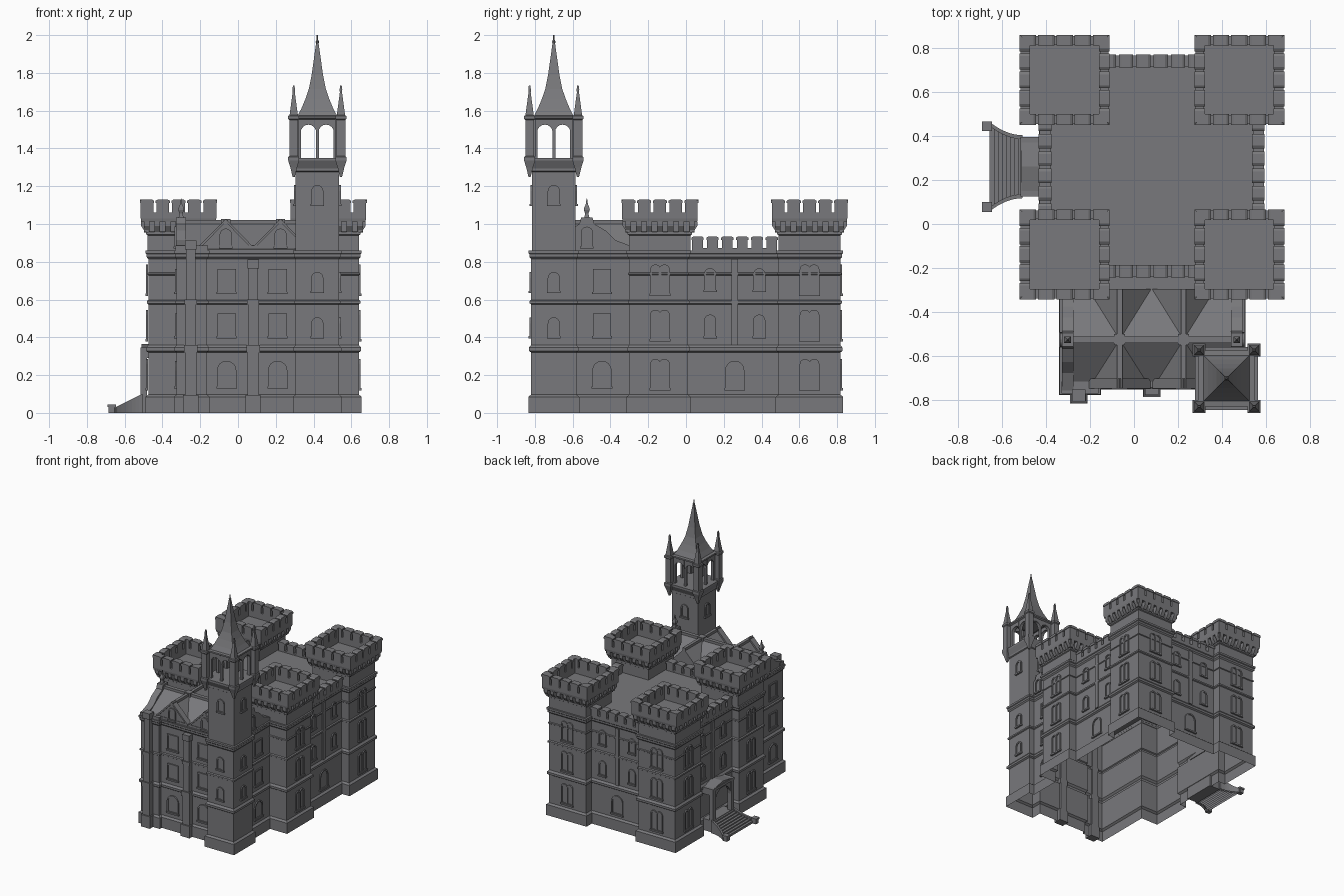
import bpy, bmesh, math
from mathutils import Matrix, Vector

if "Cube" in bpy.data.objects:
    bpy.data.objects.remove(bpy.data.objects["Cube"])

stone = bpy.data.materials.new("grey_stone")
stone.diffuse_color = (0.19, 0.19, 0.2, 1)
stone.use_nodes = True
stone.node_tree.nodes["Principled BSDF"].inputs["Base Color"].default_value = stone.diffuse_color
parts = {}
I4 = Matrix.Identity(4)


def geo(part, verts, faces, M=I4):
    if part not in parts:
        parts[part] = bmesh.new()
    bm = parts[part]
    vs = [bm.verts.new(M @ Vector(v)) for v in verts]
    for f in faces:
        bm.faces.new([vs[i] for i in f])


def frame(x, y, deg):
    """Local -y is the outward direction of a wall."""
    return Matrix.Translation((x, y, 0)) @ Matrix.Rotation(math.radians(deg), 4, 'Z')


def prism(part, outline, y0, y1, M=I4):
    n = len(outline)
    v = [(x, y0, z) for x, z in outline] + [(x, y1, z) for x, z in outline]
    f = [(i, (i + 1) % n, n + (i + 1) % n, n + i) for i in range(n)]
    geo(part, v, f + [tuple(range(n)), tuple(range(2 * n - 1, n - 1, -1))], M)


def box(part, x0, x1, y0, y1, z0, z1, M=I4):
    prism(part, [(x0, z0), (x1, z0), (x1, z1), (x0, z1)], y0, y1, M)


def sweep(part, path, profile, closed=True, cap=True):
    """Run an (offset, height) profile along a right-angled plan outline."""
    n, v, f = len(path), [], []
    nor = []
    for i in range(n):
        d = Vector(path[(i + 1) % n]) - Vector(path[i])
        d.normalize()
        nor.append(Vector((d.y, -d.x)))
    for o, z in profile:
        for i, p in enumerate(path):
            a, b = nor[i - 1], nor[i]
            if not closed and i == 0:
                a = Vector((0, 0))
            if not closed and i == n - 1:
                b = Vector((0, 0))
            q = Vector(p) + (a + b) * o
            v.append((q.x, q.y, z))
    for k in range(len(profile) - 1):
        for i in range(n if closed else n - 1):
            j = (i + 1) % n
            f.append((k * n + i, k * n + j, k * n + n + j, k * n + n + i))
    if cap:
        f.append(tuple(range(len(v) - n, len(v))))
    geo(part, v, f)


def lathe(part, x, y, profile, n=8):
    v = [(x + r * math.cos(math.tau * (i + .5) / n), y + r * math.sin(math.tau * (i + .5) / n), z)
         for r, z in profile for i in range(n)]
    f = [(k * n + i, k * n + (i + 1) % n, k * n + n + (i + 1) % n, k * n + n + i)
         for k in range(len(profile) - 1) for i in range(n)]
    geo(part, v, f + [tuple(range(len(v) - n, len(v)))])


def square(x, y, h):
    return [(x - h, y - h), (x + h, y - h), (x + h, y + h), (x - h, y + h)]


def outline(x, w, z0, z1, arch):
    if not arch:
        return [(x - w / 2, z0), (x - w / 2, z1), (x + w / 2, z1), (x + w / 2, z0)]
    top = [(x - w / 2 * math.cos(math.pi * i / 8), z1 - w / 2 + w / 2 * math.sin(math.pi * i / 8))
           for i in range(9)]
    return [(x - w / 2, z0)] + top + [(x + w / 2, z0)]


def window(M, x, w, z0, z1, face, arch=True):
    """Raised frame, flat pane and sill on the wall at local y = -face."""
    a, b = outline(x, w, z0, z1, arch), outline(x, w + .022, z0 - .008, z1 + .011, arch)
    n, y = len(a), -face
    v = [(p, yy, q) for loop, yy in ((a, y), (a, y - .009), (b, y - .009), (b, y)) for p, q in loop]
    f = [(k * n + i, k * n + (i + 1) % n, k * n + n + (i + 1) % n, k * n + n + i)
         for k in range(3) for i in range(n)]
    geo("window_frames", v, f, M)
    geo("window_panes", [(p, y - .002, q) for p, q in a], [tuple(range(n))], M)
    box("window_sills", x - w / 2 - .015, x + w / 2 + .015, y - .014, y, z0 - .016, z0 - .004, M)


def merlons(part, M, x0, x1, n, y0, y1, z0, z1, gap):
    w = (x1 - x0) / (n + (n - 1) * gap)
    for i in range(n):
        a = x0 + i * (1 + gap) * w
        box(part, a, a + w, y0, y1, z0, z1 - .02, M)
        prism(part, [(a - .004, z1 - .02), (a + w + .004, z1 - .02), (a + w + .004, z1 - .007),
                     (a + w - .008, z1), (a + .008, z1), (a - .004, z1 - .007)], y0 - .004, y1 + .004, M)


def arch_head(part, M, x, r, zs, top, y0, y1):
    for i in range(8):
        p = [(x + r * math.cos(math.pi * k / 8), zs + r * math.sin(math.pi * k / 8)) for k in (i, i + 1)]
        prism(part, [p[0], p[1], (p[1][0], top), (p[0][0], top)], y0, y1, M)


# Outer walls: one plan, with plinth, string courses and cornice in the profile
L, R, F, B = -.315, .478, -.138, .654
plan = [(-.325, -.76), (-.165, -.76), (-.165, -.735), (.305, -.735), (.305, -.82), (.535, -.82),
        (.535, -.58), (.49, -.58), (.49, -.3), (.64, -.3), (.64, .01), (.575, .01),
        (.575, .49), (.64, .49), (.64, .817), (.313, .817), (.313, .75), (-.15, .75),
        (-.15, .817), (-.475, .817), (-.475, .49), (-.415, .49), (-.415, .01), (-.475, .01),
        (-.475, -.3), (-.325, -.3)]
wall = [(.015, 0), (.015, .085), (0, .097), (0, .32), (.012, .328), (.012, .345), (0, .36),
        (0, .575), (.008, .58), (.008, .592), (0, .598), (0, .815), (.009, .825), (.009, .84),
        (.014, .845), (.014, .86), (0, .86)]
sweep("outer_walls", plan, wall)
sweep("upper_string_course", plan[8:], [(0, .728), (.006, .732), (.006, .74), (0, .744)], False, False)

# Corner towers with corbels, crown and battlements
for cx in (L, R):
    for cy in (F, B):
        sweep("corner_towers", square(cx, cy, .163),
              [(0, .86), (0, .94), (.008, .945), (.008, .957), (0, .96), (0, 1.012), (.034, 1.012),
               (.037, 1.03), (.037, 1.06), (-.003, 1.06), (-.003, 1.01)])
        for a in range(4):
            M = frame(cx, cy, a * 90)
            merlons("tower_battlements", M, -.2, .2, 5, -.2, -.16, 1.06, 1.13, .25)
            for i in range(7):
                x = -.168 + i * .056
                geo("tower_corbels", [(x + s * .015, y, z) for s in (-1, 1) for y, z in
                                      ((-.16, .955), (-.176, .957), (-.198, .99), (-.198, 1.014), (-.16, 1.014))],
                    [(0, 1, 2, 3, 4), (9, 8, 7, 6, 5), (0, 1, 6, 5), (1, 2, 7, 6), (2, 3, 8, 7), (3, 4, 9, 8)], M)
        sides = [90 if cx > 0 else -90] + ([180] if cy > 0 else [])
        for a in sides:
            for z in (.135, .395, .635):
                for x in (-.024, .024):
                    window(frame(cx, cy, a), x, .034, z, z + .14, .163 if a == 180 else .162)

# Parapets, windows and pilasters between the towers
mx, my = (L + R) / 2, (F + B) / 2
for x, y, a, h in ((.575, my, 90, .225), (-.415, my, -90, .225), (mx, .75, 180, .225), (mx, -.225, 0, .225)):
    M = frame(x, y, a)
    box("parapet_walls", -h, h, -.014, .036, .85, .872, M)
    merlons("parapet_merlons", M, -h, h, 6, -.014, .036, .872, .935, .38)
    if a:
        for wx in (-.13, .13):
            for z in (.41, .655):
                window(M, wx, .042, z, z + .1, 0)
        box("wall_pilasters", -.016, .016, -.009, 0, .36, .815, M)
        if a != -90:
            window(M, 0, .08, .135, .265, 0)

# Front wing windows
for M, xs in ((frame(0, -.735, 0), (-.06, .21)), (frame(.49, -.445, 90), (0,)),
              (frame(-.325, -.53, -90), (-.1, .1))):
    for x in xs:
        window(M, x, .08, .145, .265, 0)
        for z in (.41, .645):
            window(M, x, .075, z, z + .105, 0, False)

# Front wing roof: long ridge with two cross gables
ry = -.525
prism("wing_roof", [(-.22, .865), (.225, .865), (0, 1.01)], -.46, .3, frame(0.0, ry, 90))
box("roof_ridge_caps", -.3, .46, ry - .015, ry + .015, 1.0, 1.02)
box("front_parapet", -.165, .3, -.742, -.705, .855, .885)
for x in (-.065, .225):
    prism("wing_roof", [(x - .14, .865), (x + .14, .865), (x, 1.01)], -.72, -.295)
    box("roof_ridge_caps", x - .012, x + .012, -.745, -.295, 1.0, 1.02)
    box("roof_ridge_caps", x - .025, x + .025, ry - .025, ry + .025, .99, 1.026)
    prism("front_gables", [(x - .13, .86), (x + .13, .86), (x + .13, .88), (x, 1.015),
                           (x - .13, .88)], -.738, -.7)
    for s in (-1, 1):
        prism("gable_copings", [(x, 1.01), (x + s * .14, .868), (x + s * .14, .885),
                                (x, 1.027)], -.747, -.7)
    window(frame(x, -.738, 0), 0, .042, .885, .965, 0)

# Side gables with finials
for x, a in ((.466, 90), (-.301, -90)):
    M = frame(x, ry, a)
    prism("side_gables", [(-.23, .86), (.23, .86), (.23, .885), (.15, .915), (.1, .965), (.04, 1.0),
                          (.03, 1.035), (-.03, 1.035), (-.04, 1.0), (-.1, .965), (-.15, .915),
                          (-.23, .885)], -.026, .026, M)
    window(M, 0, .042, .885, .975, .026)
    lathe("gable_finials", x, ry, [(.02, 1.03), (.012, 1.055), (.022, 1.075), (.02, 1.085),
                                   (.008, 1.105), (.002, 1.135)], 4)
box("front_corner_parapet", -.33, -.16, -.768, -.715, .86, .885)

# Buttresses on the front
for x, y, top in ((-.25, -.77, .9), (.08, -.74, .8)):
    for z0, z1, w, d in ((0, .095, .04, .045), (.095, .32, .031, .034), (.32, .36, .036, .041),
                         (.36, .575, .028, .031), (.575, .6, .032, .036), (.6, top, .025, .027),
                         (top - .035, top + .012, .031, .036)):
        box("front_buttresses", x - w, x + w, y - d, y + .02, z0, z1)

# Bell tower shaft, belfry, corner turrets and spire
tx, ty = .42, -.7
sweep("bell_tower_shaft", square(tx, ty, .115),
      [(0, .86), (0, 1.275), (.008, 1.28), (.008, 1.295), (.028, 1.335), (.028, 1.35), (0, 1.35)])
for a in range(4):
    M = frame(tx, ty, a * 90)
    for z in (.41, .65, 1.11):
        if z > 1 or a < 2:
            window(M, 0, .042, z, z + .085, .12 if z < 1 and a == 0 else .115)
    for x in (-.047, .047):
        arch_head("belfry_arches", M, x, .041, 1.485, 1.56, -.115, -.09)
    box("belfry_columns", -.008, .008, -.113, -.095, 1.35, 1.56, M)
    for x in (-.1, .086):
        box("belfry_columns", x, x + .014, -.115, -.09, 1.35, 1.56, M)
sweep("belfry_cornice", square(tx, ty, .115),
      [(-.03, 1.553), (0, 1.553), (.012, 1.56), (.012, 1.572), (-.02, 1.575)])
q = math.sqrt(2)
for sx in (-1, 1):
    for sy in (-1, 1):
        lathe("corner_turrets", tx + sx * .125, ty + sy * .128,
              [(r * q, z) for r, z in ((.006, 1.25), (.018, 1.3), (.029, 1.335), (.029, 1.355),
                                       (.023, 1.36), (.023, 1.55), (.029, 1.556), (.029, 1.572),
                                       (.022, 1.576), (.006, 1.695), (.007, 1.712), (.004, 1.733))], 4)
lathe("spire", tx, ty, [(.105 * q, 1.572), (.085 * q, 1.61), (.064 * q, 1.66), (.045 * q, 1.715),
                        (.03 * q, 1.79), (.007 * q, 1.955)], 4)
lathe("spire_finial", tx, ty, [(.006, 1.95), (.01, 1.965), (.005, 1.975), (.004, 2.0)])

# Entrance porch on the left side
py = .26
M = frame(-.415, py, -90)
box("porch_floor", -.13, .13, -.095, 0, 0, .092, M)
box("porch_roof", -.135, .135, -.1, 0, .325, .345, M)
prism("porch_roof", [(-.11, .345), (.11, .345), (0, .365)], -.095, 0, M)
for s in (-1, 1):
    box("porch_piers", s * .115 - .018, s * .115 + .018, -.1, -.066, .09, .33, M)
    prism("porch_side_beams", [(s * .1, .29), (s * .13, .29), (s * .13, .33), (s * .1, .33)], -.095, 0, M)
arch_head("porch_arch", M, 0, .098, .22, .33, -.094, -.07)


# Flared steps with curved curbs and end posts
def half(t):
    return .125 + .06 * t * t


N = 8
for i in range(N):
    t0, t1 = i / N, (i + 1) / N
    x0, x1 = -.505 - .15 * t0, -.505 - .15 * t1
    h0, h1, z = half(t0), half(t1), .088 - .01 * i
    c = [(x0, -h0, z), (x0, h0, z), (x1, h1, z), (x1, -h1, z)]
    za, zb = .102 - .075 * t0, .102 - .075 * t1
    bars = [("entrance_steps", c)] + [
        ("step_curbs", [(x0, s * h0, za), (x0, s * (h0 + .018), za), (x1, s * (h1 + .018), zb),
                        (x1, s * h1, zb)]) for s in (-1, 1)]
    for part, c in bars:
        geo(part, [(x, py + y, 0) for x, y, _ in c] + [(x, py + y, z) for x, y, z in c],
            [(0, 1, 5, 4), (1, 2, 6, 5), (2, 3, 7, 6), (3, 0, 4, 7), (4, 5, 6, 7)])
for s in (-1, 1):
    y = py + s * .183
    box("step_posts", -.685, -.645, y - .018, y + .018, 0, .03)
    box("step_posts", -.69, -.645, y - .022, y + .022, .03, .045)

# Turn the collected parts into objects
for name, bm in parts.items():
    bmesh.ops.recalc_face_normals(bm, faces=bm.faces)
    me = bpy.data.meshes.new(name)
    bm.to_mesh(me)
    bm.free()
    me.materials.append(stone)
    bpy.context.collection.objects.link(bpy.data.objects.new(name, me))
